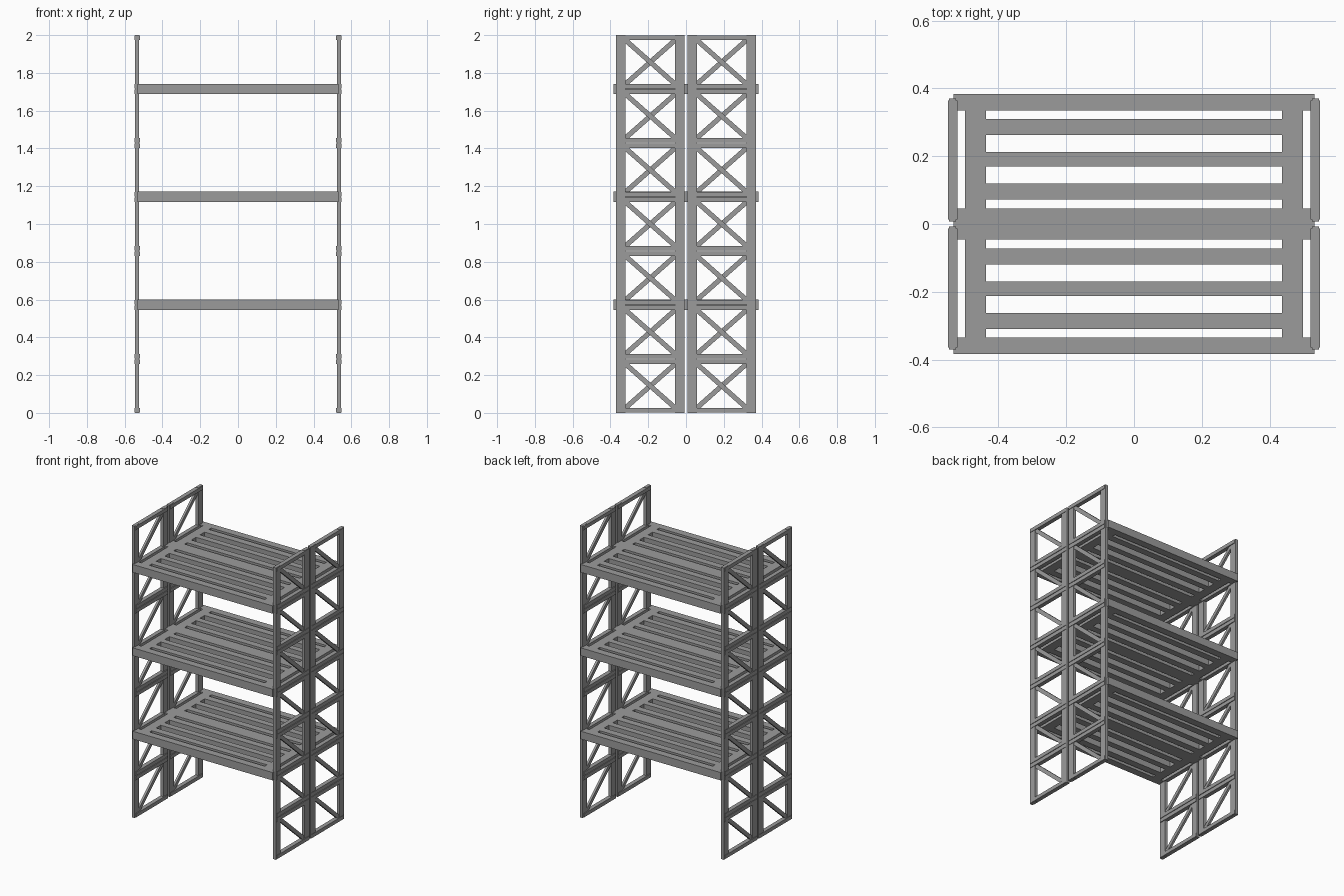
import bpy, bmesh, math
from mathutils import Matrix, Vector

cube = bpy.data.objects.get("Cube")
if cube:
    bpy.data.objects.remove(cube, do_unlink=True)

grey = bpy.data.materials.new("plain grey")
grey.use_nodes = True
colour = (0.33, 0.33, 0.33, 1)
grey.diffuse_color = colour
grey.node_tree.nodes["Principled BSDF"].inputs["Base Color"].default_value = colour

LEVELS = 7
PITCH = 2 / LEVELS
RAIL = 0.027              # height of one frame rail
Y_IN, Y_OUT = 0.008, 0.37  # edges of a side frame
POST = 0.05


def finish(bm, name):
    bmesh.ops.recalc_face_normals(bm, faces=bm.faces)
    mesh = bpy.data.meshes.new(name)
    bm.to_mesh(mesh)
    bm.free()
    mesh.materials.append(grey)
    return place(mesh, name)


def place(mesh, name, z=0, turn=0, y=0):
    obj = bpy.data.objects.new(name, mesh)
    obj.location = (0, y, z)
    obj.rotation_euler.z = turn
    bpy.context.collection.objects.link(obj)
    return obj


def box(bm, low, high, tilt=0):
    low, high = Vector(low), Vector(high)
    size = high - low
    matrix = (Matrix.Translation((low + high) / 2)
              @ Matrix.Rotation(tilt, 4, "X")
              @ Matrix.Diagonal((*size, 1)))
    bmesh.ops.create_cube(bm, size=1, matrix=matrix)


# One side frame: two posts, thicker rails and a diagonal brace
bm = bmesh.new()
for y in (Y_IN, Y_OUT - POST):
    box(bm, (0.525, y, 0), (0.546, y + POST, PITCH))
for z in (0.002, PITCH - RAIL):
    box(bm, (0.52, Y_IN + 0.006, z), (0.549, Y_OUT - 0.006, z + RAIL - 0.002))
span, rise = Y_OUT - Y_IN - 2 * POST, PITCH - 2 * RAIL
half = math.hypot(span, rise) / 2
mid_y, mid_z = (Y_IN + Y_OUT) / 2, PITCH / 2
box(bm, (0.528, mid_y - half, mid_z - 0.013),
    (0.543, mid_y + half, mid_z + 0.013), -math.atan2(rise, span))
first_frame = finish(bm, "side_frame")

# Stack the frames in two columns on each side
for level in range(LEVELS):
    for column, shift in (("back", 0), ("front", -Y_IN - Y_OUT)):
        for side, turn in (("left", 0), ("right", math.pi)):
            y = -shift - Y_IN - Y_OUT if turn else shift
            y = -y if turn and shift == 0 else y
            offset = shift if not turn else (Y_IN + Y_OUT if column == "back" else 0)
            place(first_frame.data, f"{side}_{column}_frame_{level + 1}",
                  level * PITCH, turn, offset)
bpy.data.objects.remove(first_frame, do_unlink=True)


# Shelf: slab with long slots and notched ends
half_ys = [0.046, 0.072, 0.119, 0.169, 0.212, 0.262, 0.31, 0.334, 0.384]
ys = [-y for y in reversed(half_ys)] + half_ys
xs = [-0.532, -0.499, -0.437, 0.437, 0.499, 0.532]
bm = bmesh.new()
grid = [[bm.verts.new((x, y, -0.026)) for y in ys] for x in xs]
middle = len(half_ys) - 1
for i in range(len(xs) - 1):
    for j in range(len(ys) - 1):
        ring = abs(j - middle)          # counted outwards from the centre rail
        rail = ring in (0, middle)
        beam = i in (1, 3)
        slat = i == 2 and ring % 2 == 0
        if rail or beam or slat:
            bm.faces.new((grid[i][j], grid[i + 1][j],
                          grid[i + 1][j + 1], grid[i][j + 1]))
bmesh.ops.delete(bm, geom=[v for v in bm.verts if not v.link_faces], context="VERTS")
top = bmesh.ops.extrude_face_region(bm, geom=bm.faces[:])["geom"]
bmesh.ops.translate(bm, vec=(0, 0, 0.054),
                    verts=[v for v in top if isinstance(v, bmesh.types.BMVert)])
lower_shelf = finish(bm, "lower_shelf")
lower_shelf.location.z = 2 * PITCH
place(lower_shelf.data, "middle_shelf", 4 * PITCH)
place(lower_shelf.data, "upper_shelf", 6 * PITCH)
